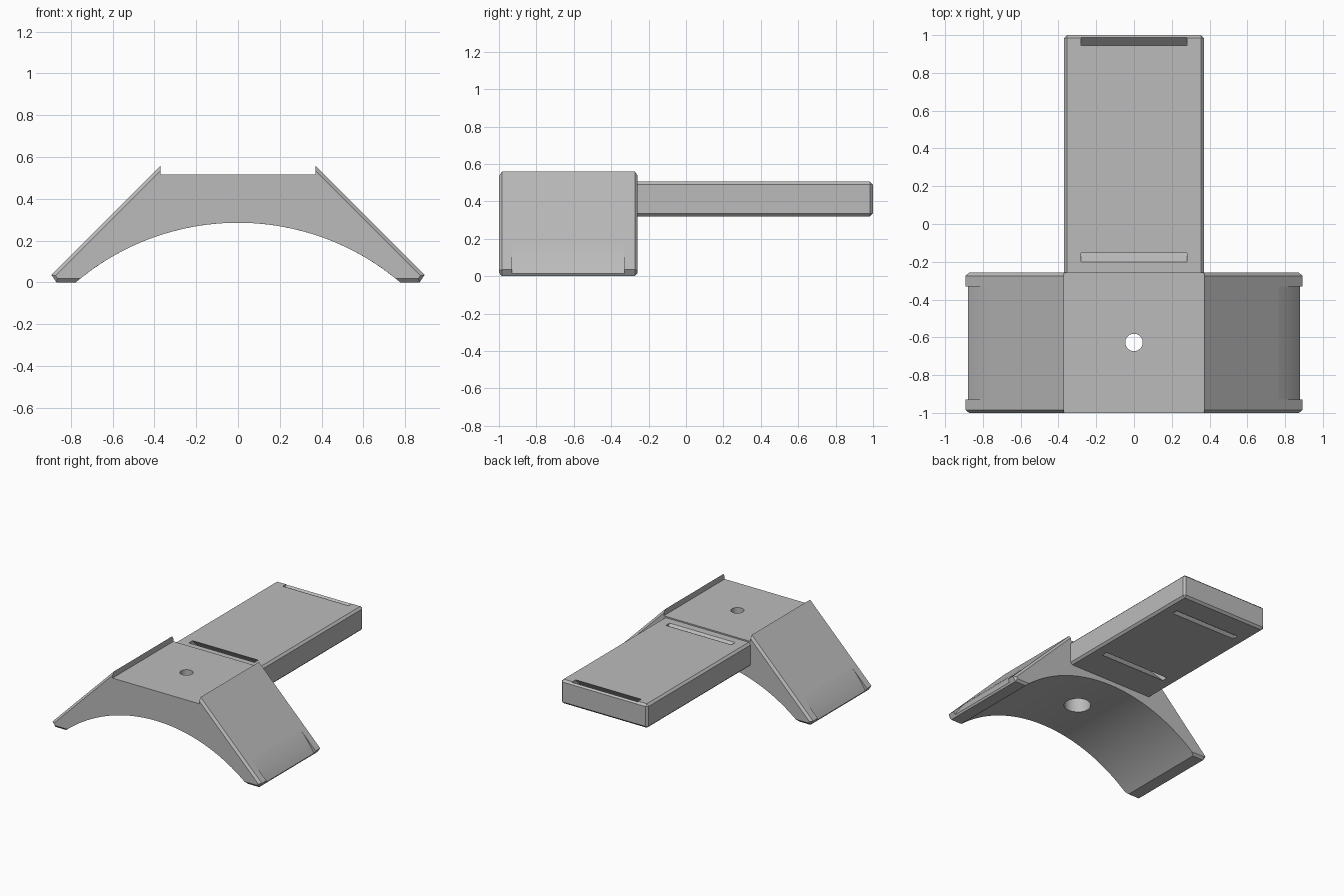
import bpy, bmesh, math

old = bpy.data.objects.get("Cube")
if old:
    bpy.data.objects.remove(old, do_unlink=True)

grey = bpy.data.materials.new("plain grey")
grey.use_nodes = True
COLOUR = (0.5, 0.5, 0.5, 1)
grey.diffuse_color = COLOUR
grey.node_tree.nodes["Principled BSDF"].inputs["Base Color"].default_value = COLOUR


def finish(name, bm):
    bmesh.ops.recalc_face_normals(bm, faces=bm.faces)
    mesh = bpy.data.meshes.new(name)
    bm.to_mesh(mesh)
    bm.free()
    mesh.materials.append(grey)
    ob = bpy.data.objects.new(name, mesh)
    bpy.context.collection.objects.link(ob)
    return ob


def loft(name, sections, axis="y"):
    """Join equal-length outlines placed at positions along one axis."""
    bm = bmesh.new()
    rings = []
    for t, outline in sections:
        rings.append([bm.verts.new((a, t, b) if axis == "y" else (t, a, b))
                      for a, b in outline])
    for r, s in zip(rings, rings[1:]):
        for i in range(len(r)):
            j = (i + 1) % len(r)
            bm.faces.new((r[i], r[j], s[j], s[i]))
    bm.faces.new(rings[0])
    bm.faces.new(rings[-1])
    return finish(name, bm)


def cylinder(name, radius, y, z0, z1):
    bm = bmesh.new()
    bmesh.ops.create_cone(bm, cap_ends=True, segments=40, radius1=radius,
                          radius2=radius, depth=z1 - z0)
    bmesh.ops.translate(bm, verts=bm.verts, vec=(0, y, (z0 + z1) / 2))
    return finish(name, bm)


def activate(ob):
    bpy.ops.object.select_all(action="DESELECT")
    ob.select_set(True)
    bpy.context.view_layer.objects.active = ob


def cut(ob, cutter):
    cutter.hide_render = True
    mod = ob.modifiers.new("cut", "BOOLEAN")
    mod.operation, mod.solver, mod.object = "DIFFERENCE", "EXACT", cutter
    activate(ob)
    bpy.ops.object.modifier_apply(modifier=mod.name)
    bpy.data.objects.remove(cutter, do_unlink=True)


# Saddle outline: raised lips, sloping flanks, flat feet, arched underside
RADIUS, ARCH_TOP = 1.2, 0.285


def saddle_outline(half, foot_z):
    centre = ARCH_TOP - RADIUS
    end = math.acos((foot_z - centre) / RADIUS)
    steps = 48
    arch = [(RADIUS * math.sin(a), centre + RADIUS * math.cos(a))
            for a in (end * (1 - 2 * i / steps) for i in range(steps + 1))]
    return half + arch + [(-x, z) for x, z in reversed(half)]


full = saddle_outline([(0.37, 0.515), (0.37, 0.56), (0.893, 0.035), (0.87, 0)], 0)
inset = saddle_outline([(0.37, 0.515), (0.37, 0.536), (0.873, 0.031), (0.864, 0.018)], 0.018)
FRONT, BACK, CHAMFER = -1.0, -0.258, 0.016
saddle = loft("saddle", [(FRONT, inset), (FRONT + CHAMFER, full),
                         (BACK - CHAMFER, full), (BACK, inset)])

# Curved strap recess in each foot
recess = [(0.765, 0.163), (0.80, 0.125), (0.835, 0.08), (0.862, 0.042),
          (0.88, 0.012), (0.89, -0.02), (1.0, -0.02), (1.0, 0.163)]
for side in (1, -1):
    outline = [(side * x, z) for x, z in recess]
    cut(saddle, loft("recess_cutter", [(-0.93, outline), (-0.33, outline)]))

# Bolt hole with a wider counterbore below
cut(saddle, cylinder("bolt_cutter", 0.046, -0.627, 0.1, 0.7))
cut(saddle, cylinder("counterbore_cutter", 0.095, -0.627, 0.1, 0.41))

# Long arm with chamfered edges, its front end set into the saddle
bm = bmesh.new()
bmesh.ops.create_cube(bm, size=1)
Y0, Y1, Z0, Z1 = -0.28, 1.0, 0.32, 0.505
for v in bm.verts:
    v.co = (v.co.x * 0.742, Y1 if v.co.y > 0 else Y0, Z1 if v.co.z > 0 else Z0)
edges = [e for e in bm.edges if any(v.co.y > 0 for v in e.verts)]
bmesh.ops.bevel(bm, geom=edges, offset=0.016, segments=1, affect="EDGES")
arm = finish("arm", bm)

# Slanted strap slots through the arm, converging downwards
for top_y, lean in ((0.945, -1), (-0.20, 1)):
    low, high = Z0 - 0.05, Z1 + 0.02
    y_low = top_y + lean * (Z1 - low)
    y_high = top_y + lean * (Z1 - high)
    outline = [(y_low, low), (y_low + 0.046, low), (y_high + 0.046, high), (y_high, high)]
    cut(arm, loft("slot_cutter", [(-0.28, outline), (0.28, outline)], axis="x"))

for ob in (saddle, arm):
    activate(ob)
    bpy.ops.object.shade_smooth_by_angle(angle=math.radians(20))
